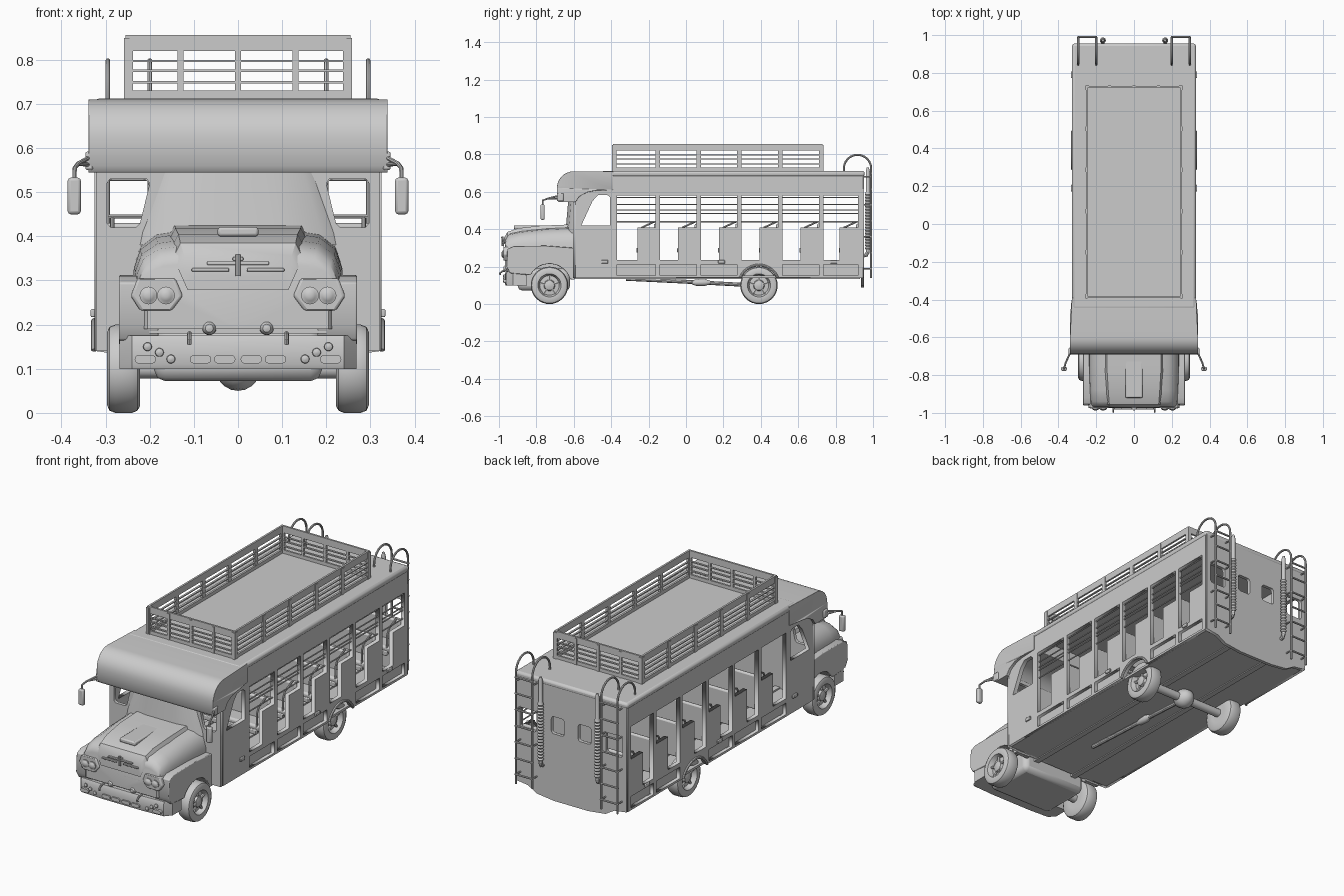
import bpy, bmesh, math
from mathutils import Matrix, Vector

if "Cube" in bpy.data.objects:
    bpy.data.objects.remove(bpy.data.objects["Cube"])

PLANES = {'side': Matrix(((0, 0, 1), (1, 0, 0), (0, 1, 0))),     # outline in (y, z), thickness along x
          'front': Matrix(((1, 0, 0), (0, 0, -1), (0, 1, 0)))}   # outline in (x, z), thickness along y


def finish(ob, bevel=0, smooth=True, seg=3):
    if bevel:
        m = ob.modifiers.new("bevel", 'BEVEL')
        m.width, m.segments, m.limit_method, m.angle_limit = bevel, seg, 'ANGLE', math.radians(40)
    bpy.ops.object.select_all(action='DESELECT')
    ob.select_set(True)
    bpy.context.view_layer.objects.active = ob
    if smooth:
        bpy.ops.object.shade_smooth_by_angle(angle=math.radians(35))
    return ob


def add(name, me, **kw):
    ob = bpy.data.objects.new(name, me)
    bpy.context.collection.objects.link(ob)
    return finish(ob, **kw)


def curve_mesh(name, paths, cyclic, **props):
    cu = bpy.data.curves.new(name, 'CURVE')
    for k, v in props.items():
        setattr(cu, k, v)
    for pts in paths:
        sp = cu.splines.new('POLY')
        sp.points.add(len(pts) - 1)
        for p, c in zip(sp.points, pts):
            p.co = (*c, 0, 1) if len(c) == 2 else (*c, 1)
        sp.use_cyclic_u = cyclic
    tmp = bpy.data.objects.new(name + "_curve", cu)
    bpy.context.collection.objects.link(tmp)
    dg = bpy.context.evaluated_depsgraph_get()
    me = bpy.data.meshes.new_from_object(tmp.evaluated_get(dg))
    bpy.data.objects.remove(tmp)
    return me


def plate(name, loops, plane, lo, hi, **kw):
    me = curve_mesh(name, loops, True, dimensions='2D', fill_mode='BOTH', extrude=(hi - lo) / 2)
    off = Vector((1, 0, 0) if plane == 'side' else (0, 1, 0)) * (lo + hi) / 2
    me.transform(Matrix.Translation(off) @ PLANES[plane].to_4x4())
    bm = bmesh.new()
    bm.from_mesh(me)
    bmesh.ops.remove_doubles(bm, verts=bm.verts, dist=1e-5)
    bmesh.ops.recalc_face_normals(bm, faces=bm.faces)
    bm.to_mesh(me)
    bm.free()
    return add(name, me, **kw)


def tube(name, paths, r, res=2):
    return add(name, curve_mesh(name, paths, False, dimensions='3D', bevel_depth=r, bevel_resolution=res, use_fill_caps=True))


def loft(name, rings, wrap=False, **kw):
    bm = bmesh.new()
    vs = [[bm.verts.new(p) for p in r] for r in rings]
    n = len(vs[0])
    for a, b in zip(vs, vs[1:] + ([vs[0]] if wrap else [])):
        for i in range(n):
            bm.faces.new((a[i], a[(i + 1) % n], b[(i + 1) % n], b[i]))
    if not wrap:
        bm.faces.new(vs[0])
        bm.faces.new(vs[-1])
    bmesh.ops.recalc_face_normals(bm, faces=bm.faces)
    me = bpy.data.meshes.new(name)
    bm.to_mesh(me)
    bm.free()
    return add(name, me, **kw)


def lathe(name, prof, centre, axis, n=32):
    """prof: (radius, distance along axis) pairs"""
    q = Vector((0, 0, 1)).rotation_difference(Vector(axis))
    ang = [2 * math.pi * i / n for i in range(n)]
    return loft(name, [[q @ Vector((r * math.cos(a), r * math.sin(a), h)) + Vector(centre) for a in ang] for r, h in prof])


def box(name, x0, x1, y0, y1, z0, z1, bevel=0):
    return loft(name, [[(x0, y0, z), (x1, y0, z), (x1, y1, z), (x0, y1, z)] for z in (z0, z1)], bevel=bevel, seg=2)


def arc(cx, cz, r, a0, a1, n=12):
    return [(cx + r * math.cos(math.radians(a0 + (a1 - a0) * i / n)), cz + r * math.sin(math.radians(a0 + (a1 - a0) * i / n))) for i in range(n + 1)]


def rrect(u0, u1, v0, v1, r):
    return (arc(u1 - r, v1 - r, r, 0, 90, 4) + arc(u0 + r, v1 - r, r, 90, 180, 4)
            + arc(u0 + r, v0 + r, r, 180, 270, 4) + arc(u1 - r, v0 + r, r, 270, 360, 4))


rect = lambda u0, u1, v0, v1: [(u0, v0), (u1, v0), (u1, v1), (u0, v1)]
POSTS = [-0.38, -0.15, 0.068, 0.286, 0.504, 0.722, 0.932]

# Side walls: open bays with seat-end panels, sill recesses, cab window, rear wheel arch
outline = [(-.59, .14)] + arc(.39, .1, .105, 157, 23) + [(.945, .14), (.945, .7), (-.5, .7), (-.59, .55)]
holes = [[(-.56, .42), (-.50, .55), (-.47, .583), (-.42, .583), (-.405, .57), (-.405, .42)]]
for a, b in zip(POSTS, POSTS[1:]):
    p = b - .11
    holes.append([(a + .012, .235), (p, .235), (p, .408), (b - .012, .408), (b - .012, .58), (a + .012, .58)])
    if a != .286:
        holes.append(rect(a + .012, b - .012, .152, .212))
for s in (-1, 1):
    x0, x1 = sorted((s * .303, s * .325))
    plate("side_wall", [outline] + holes, 'side', x0, x1, smooth=False)
    for y0, y1 in ((-.39, .28), (.51, .94)):
        x0, x1 = sorted((s * .295, s * .306))
        box("sill_backing", x0, x1, y0, y1, .145, .22)
    tube("wheel_arch_trim", [[(s * .326, y, z) for y, z in arc(.39, .1, .108, 157, 23)]], .007)
    for y in (-.435, .19, .79):
        box("marker_light", s * .329 - .005, s * .329 + .005, y - .018, y + .018, .217, .235, .003)
tube("side_bars", [[(.313, -.38, z), (.313, .93, z)] for z in (.44, .485, .502, .532, .57)], .0035, 1)

# Roof, floor and front visor
box("roof", -.328, .328, -.45, .955, .68, .712, .012)
box("floor", -.31, .31, -.59, .94, .14, .152)
vis = [(-.39, .71)] + arc(-.60, .62, .09, 90, 180, 8) + [(-.69, .56), (-.68, .545), (-.59, .545), (-.57, .575), (-.53, .597), (-.48, .606), (-.39, .61)]
v = plate("roof_visor", [vis], 'side', -.339, .339, bevel=.018, seg=4)
for vert in v.data.vertices:
    if vert.co.y > -.4:
        vert.co.x *= .329 / .339

# Cab front wall, windscreen and dashboard
wins = [[(s * .232, .42), (s * .288, .42), (s * .297, .43), (s * .297, .52), (s * .29, .53), (s * .207, .53), (s * .2, .52), (s * .222, .43)] for s in (-1, 1)]
plate("cab_front_wall", [rect(-.322, .322, .14, .6)] + wins, 'front', -.605, -.588, smooth=False)
loft("windscreen", [[(w * k, y, z) for k, y in ((-1, -.6), (-.85, d), (-.4, d - .015), (.4, d - .015), (.85, d), (1, -.6))]
                    for z, w, d in ((.38, .228, -.63), (.41, .222, -.627), (.55, .172, -.615))])

# Rear wall with four windows and a dropped lower edge
back = [(-.322, .14), (-.25, .13), (-.2, .1), (-.1, .088), (.1, .088), (.2, .1), (.25, .13), (.322, .14), (.322, .7), (-.322, .7)]
rw = [rrect(s * c - h, s * c + h, z0, .53, .015) for s in (-1, 1) for c, h, z0 in ((.25, .048, .42), (.078, .038, .44))]
plate("rear_wall", [back] + rw, 'front', .935, .953, smooth=False)

# Bench seats: cushion, back, handle loops
for b in POSTS[1:]:
    box("seat_cushion", -.303, .303, b - .105, b - .01, .285, .32, .01)
    box("seat_back", -.303, .303, b - .022, b - .002, .25, .43, .008)
    box("seat_leg_bar", -.29, .29, b - .115, b - .095, .275, .3, .004)
    tube("seat_handle", [[(s * .285, b - .1, .3), (s * .285, b - .1, .38), (s * .285, b - .085, .41), (s * .285, b - .02, .44)] for s in (-1, 1)], .005)

# Roof rack: posts and rails around a rectangle
for s in (-1, 1):
    for z0, z1 in ((.82, .856), (.795, .8), (.772, .778), (.746, .752), (.708, .73)):
        box("rack_side_rail", s * .25 - .005, s * .25 + .005, -.39, .73, z0, z1)
        y = .17 + s * .555
        box("rack_end_rail", -.255, .255, y - .005, y + .005, z0, z1)
    for y in [-.383] + POSTS[1:6]:
        box("rack_side_post", s * .252 - .006, s * .252 + .006, y - .012, y + .012, .705, .85)
    for x in (-.245, -.13, 0, .13, .245):
        box("rack_end_post", x - .007, x + .007, .17 + s * .557 - .006, .17 + s * .557 + .006, .705, .85)

# Rear ladders and corrugated exhaust stacks
rail = [(.845, .705)] + arc(.917, .725, .073, 180, 0, 12) + [(.99, .14)]
for s in (-1, 1):
    tube("ladder_rails", [[(s * x, y, z) for y, z in rail] for x in (.2, .295)], .0055)
    tube("ladder_rungs", [[(s * .195, .99, .19 + i * .085), (s * .3, .99, .19 + i * .085)] for i in range(7)], .005)
    tube("ladder_brackets", [[(s * x, .945, z), (s * x, .99, z)] for x in (.2, .295) for z in (.19, .36, .53, .68)], .004)
    ribs = [((.016 if i % 2 else .011), .29 + i * .008) for i in range(38)]
    lathe("exhaust_stack", [(.008, .27), (.009, .29)] + ribs + [(.011, .6), (.011, .71), (.006, .73)], (s * .165, .972, 0), (0, 0, 1), 14)
    tube("exhaust_elbow", [[(s * .165, .972, .28), (s * .165, .965, .262), (s * .165, .93, .255)]], .01)

# Engine hood: cross-sections lofted forward
half = [(0, .418), (.12, .416), (.185, .405), (.222, .375), (.236, .33), (.238, .3), (.225, .29), (.225, .19), (0, .19)]
def ring(y, kx, drop):
    h = [(x * kx, y, z - drop * max(0, (z - .28) / .13)) for x, z in half]
    return h + [(-x, y_, z) for x, y_, z in h[-2:0:-1]]
loft("hood", [ring(-.595, 1, 0), ring(-.75, 1, .008), ring(-.88, .985, .022), ring(-.94, .965, .035), ring(-.962, .94, .055), ring(-.968, .91, .075)])
loft("hood_raised_panel", [[(-w, y, z - .03), (-w * .9, y, z), (w * .9, y, z), (w, y, z - .03)] for y, z, w in
                           ((-.6, .426, .16), (-.78, .419, .158), (-.9, .405, .15), (-.955, .385, .145), (-.972, .355, .135), (-.975, .31, .115))])
box("hood_scoop", -.046, .046, -.92, -.62, .4, .421, .006)
for x0, x1, z in ((-.105, -.02, .32), (.02, .105, .32), (-.07, .07, .335), (-.012, .012, .345)):
    box("nose_trim", x0, x1, -.983, -.96, z, z + .008, .002)
tube("nose_ornament", [[(0, -.98, .31), (0, -.982, .36)]], .006)

# Fenders, headlights, grille
fen = [(-.595, .13), (-.595, .3), (-.75, .312), (-.92, .31), (-.955, .295), (-.96, .2), (-.94, .165), (-.85, .155)] + arc(-.73, .1, .115, 150, 16)
for s in (-1, 1):
    x0, x1 = sorted((s * .18, s * .27))
    plate("front_fender", [fen], 'side', x0, x1, bevel=.02)
    pod = [(s * x, z) for x, z in ((.125, .265), (.15, .232), (.222, .232), (.243, .265), (.228, .305), (.142, .305))]
    plate("headlight_pod", [pod], 'front', -.975, -.93, bevel=.006)
    for x in (.163, .203):
        lathe("headlight", [(.02, 0), (.02, .008), (.016, .009), (.012, .013), (.004, .015)], (s * x, -.972, .266), (0, -1, 0), 20)
    lathe("fog_light", [(.016, 0), (.015, .012), (.009, .02), (.002, .022)], (s * .065, -.955, .192), (0, -1, 0), 20)
    # Bumper lamps and hooks
    for x, z in ((.152, .122), (.178, .137), (.205, .15)):
        lathe("bumper_lamp", [(.01, 0), (.009, .005), (.003, .008)], (s * x, -.97, z), (0, -1, 0), 14)
    for x in (.03, .085, .21):
        plate("bumper_slot_lamp", [rrect(s * x - .024, s * x + .024, .112, .131, .009)], 'front', -.976, -.96)
    tube("bumper_hook", [[(s * .11, -.95, .18), (s * .11, -.98, .176), (s * .11, -.995, .165), (s * .11, -.993, .155)]], .005)
    # Mirrors
    box("mirror_bracket", s * .337 - .009, s * .337 + .009, -.69, -.655, .55, .592, .005)
    tube("mirror_arm", [[(s * .335, -.675, z), (s * .362, -.735, .565), (s * .37, -.765, .555), (s * .371, -.768, .5)] for z in (.562, .58)], .005)
    box("mirror", s * .371 - .015, s * .371 + .015, -.778, -.756, .45, .533, .007)
box("grille_backing", -.2, .2, -.952, -.9, .18, .25)
for i in range(5):
    box("grille_slat", -.19 + i * .002, .19 - i * .002, -.966, -.945, .212 + i * .0085, .216 + i * .0085)
for i in range(9):
    box("grille_bar", -.162 + i * .04, -.158 + i * .04, -.963, -.945, .21, .25)
box("grille_surround", -.2, .2, -.968, -.93, .25, .262, .004)

# Front bumper wrapping to the sides
loft("front_bumper", [[(-.268, -.85, z), (-.268, -.925, z), (-.24, -.958 - d, z), (-.12, -.965 - d, z), (.12, -.965 - d, z), (.24, -.958 - d, z), (.268, -.925, z), (.268, -.85, z)]
                      for z, d in ((.1, 0), (.11, .004), (.16, .004), (.175, -.003))])

# Wheels, axles and drive shaft
tyre = [(.05, -.035), (.085, -.036), (.095, -.03), (.1, -.018), (.1, .02), (.095, .033), (.082, .039), (.062, .037), (.058, .028), (.052, .012), (.03, .014), (.026, .026), (.012, .03), (.002, .031)]
for y in (-.73, .39):
    for s in (-1, 1):
        lathe("wheel", tyre, (s * .258, y, .1), (s, 0, 0), 36)
        for k in range(5):
            a = math.radians(90 + 72 * k)
            tube("wheel_spoke", [[(s * .275, y + r * math.cos(a), .1 + r * math.sin(a)) for r in (.02, .058)]], .007, 1)
    tube("axle", [[(-.24, y, .1), (.24, y, .1)]], .022, 4)
lathe("differential", [(.01, -.055), (.03, -.045), (.046, -.02), (.05, 0), (.046, .02), (.03, .045), (.01, .055)], (0, .39, .1), (0, 1, 0), 20)
box("front_cross_member", -.19, .19, -.9, -.62, .072, .19, .025)
tube("drive_shaft", [[(0, -.32, .135), (0, .03, .118), (0, .36, .1)]], .011, 3)
lathe("shaft_joint", [(.008, -.05), (.017, -.03), (.019, .02), (.009, .05)], (0, .08, .115), (0, 1, 0), 16)
for x in (-.12, .12):
    box("chassis_rail", x - .015, x + .015, -.88, .93, .135, .16)
